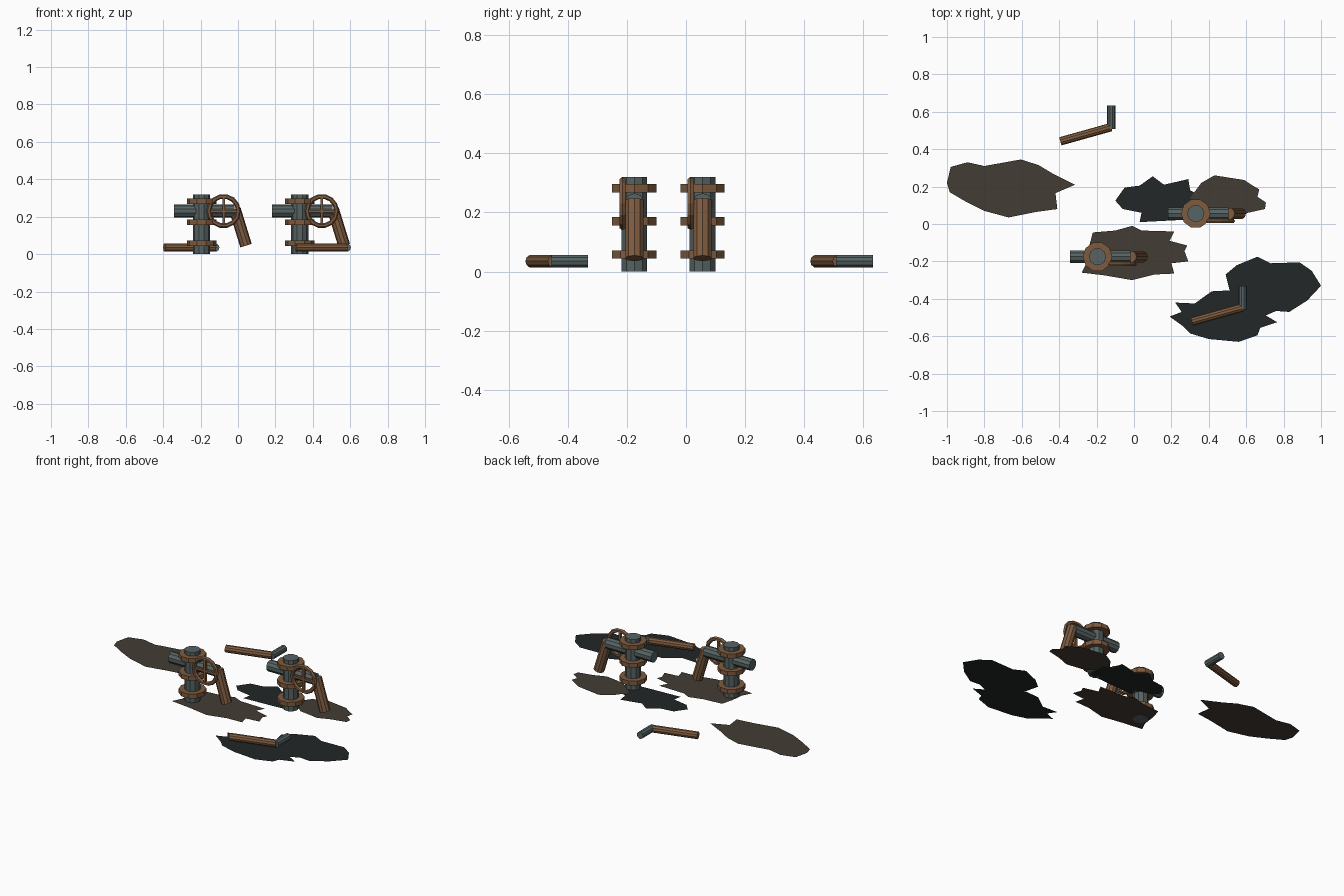
import bpy, bmesh
from math import pi
from mathutils import Vector, Matrix

if "Cube" in bpy.data.objects:
    bpy.data.objects.remove(bpy.data.objects["Cube"])


def material(name, rgb):
    m = bpy.data.materials.new(name)
    m.diffuse_color = (*rgb, 1)
    m.use_nodes = True
    m.node_tree.nodes["Principled BSDF"].inputs["Base Color"].default_value = m.diffuse_color
    return m


RUST = material("rust", (0.21, 0.105, 0.05))
STEEL = material("steel", (0.095, 0.125, 0.125))
MUD = material("mud", (0.055, 0.045, 0.034))
OIL = material("oil", (0.016, 0.02, 0.02))


def finish(bm, name, mat):
    me = bpy.data.meshes.new(name)
    bm.to_mesh(me)
    bm.free()
    me.materials.append(mat)
    ob = bpy.data.objects.new(name, me)
    bpy.context.collection.objects.link(ob)
    return ob


def pipe(name, a, b, r, mat, sides=10):
    """Capped faceted cylinder running from a to b."""
    a, b = Vector(a), Vector(b)
    d = b - a
    turn = Vector((0, 0, 1)).rotation_difference(d).to_matrix().to_4x4()
    spin = Matrix.Rotation(pi / 2, 4, 'Z')
    bm = bmesh.new()
    bmesh.ops.create_cone(bm, cap_ends=True, segments=sides, radius1=r, radius2=r,
                          depth=d.length,
                          matrix=Matrix.Translation((a + b) / 2) @ turn @ spin)
    return finish(bm, name, mat)


def box(name, centre, size, mat):
    bm = bmesh.new()
    bmesh.ops.create_cube(bm, size=1, matrix=Matrix.Translation(centre)
                          @ Matrix.Diagonal((*size, 1)))
    return finish(bm, name, mat)


def puddle(name, points, z, mat):
    bm = bmesh.new()
    f = bm.faces.new([bm.verts.new((x, y, z)) for x, y in points])
    f.normal_update()
    if f.normal.z < 0:
        f.normal_flip()
    bmesh.ops.triangulate(bm, faces=[f])
    finish(bm, name, mat)


def valve(n, x, y):
    # upright pipe with three flanges
    pipe(f"upright_pipe_{n}", (x, y, 0), (x, y, 0.32), 0.046, STEEL)
    for i, z in enumerate((0.058, 0.17, 0.282)):
        pipe(f"flange_{n}_{i}", (x, y, z - 0.014), (x, y, z + 0.014), 0.079, RUST)
    # cross pipe and broken down pipe
    pipe(f"cross_pipe_{n}", (x - 0.148, y, 0.23), (x + 0.176, y, 0.23), 0.035, STEEL)
    pipe(f"down_pipe_{n}", (x + 0.178, y, 0.24), (x + 0.238, y, 0.045), 0.032, RUST)
    # hand wheel with crossed spokes
    c = (x + 0.118, y - 0.04, 0.23)
    bpy.ops.mesh.primitive_torus_add(location=c, rotation=(pi / 2, 0, 0),
                                     major_segments=14, minor_segments=6,
                                     major_radius=0.079, minor_radius=0.0125)
    rim = bpy.context.object
    rim.name = f"wheel_rim_{n}"
    rim.data.materials.append(RUST)
    box(f"wheel_spoke_upright_{n}", c, (0.014, 0.014, 0.155), RUST)
    box(f"wheel_spoke_level_{n}", c, (0.155, 0.014, 0.014), RUST)


def scrap(n, x, y):
    # bent pipe lying on the ground
    z = 0.035
    pipe(f"scrap_grey_{n}", (x, y + 0.115, z), (x, y - 0.01, z), 0.0225, STEEL)
    pipe(f"scrap_rusty_{n}", (x, y, z), (x - 0.272, y - 0.076, z), 0.0225, RUST)


valve("left", -0.195, -0.175)
valve("right", 0.33, 0.056)
scrap("back", -0.122, 0.518)
scrap("front", 0.581, -0.446)

# ragged ground stains
puddle("mud_back_left", [
    (-1, .22), (-.98, .305), (-.89, .33), (-.8, .31), (-.605, .345), (-.51, .315),
    (-.435, .27), (-.315, .21), (-.42, .165), (-.41, .08), (-.52, .065), (-.67, .035),
    (-.8, .07), (-.9, .12), (-.985, .17)], 0.002, MUD)
puddle("oil_middle", [
    (-.1, .125), (-.05, .195), (.03, .205), (.1, .255), (.16, .21), (.29, .24),
    (.3, .18), (.36, .15), (.36, .03), (.22, .02), (.03, .01), (.04, .06), (-.06, .08)],
    0.0, OIL)
puddle("mud_right", [
    (.36, .22), (.43, .26), (.59, .235), (.635, .205), (.67, .185), (.66, .145),
    (.705, .115), (.7, .08), (.61, .06), (.53, .03), (.4, .05), (.3, .14)], 0.002, MUD)
puddle("mud_centre", [
    (-.22, -.045), (-.1, -.035), (-.01, -.01), (.04, -.035), (.215, -.04), (.19, -.09),
    (.285, -.115), (.27, -.145), (.29, -.2), (.2, -.21), (.215, -.265), (.11, -.27),
    (-.01, -.3), (-.155, -.275), (-.28, -.26), (-.25, -.2), (-.24, -.12)], 0.002, MUD)
puddle("oil_right", [
    (.49, -.27), (.55, -.22), (.66, -.175), (.73, -.21), (.885, -.205), (.95, -.25),
    (1, -.33), (.925, -.41), (.83, -.47), (.76, -.465), (.69, -.495), (.57, -.44),
    (.51, -.35)], 0.001, OIL)
puddle("oil_front", [
    (.22, -.42), (.325, -.425), (.415, -.36), (.51, -.355), (.59, -.4), (.69, -.48),
    (.765, -.525), (.675, -.555), (.66, -.595), (.56, -.63), (.4, -.615), (.3, -.585),
    (.26, -.545), (.19, -.495), (.255, -.47)], 0.0, OIL)
